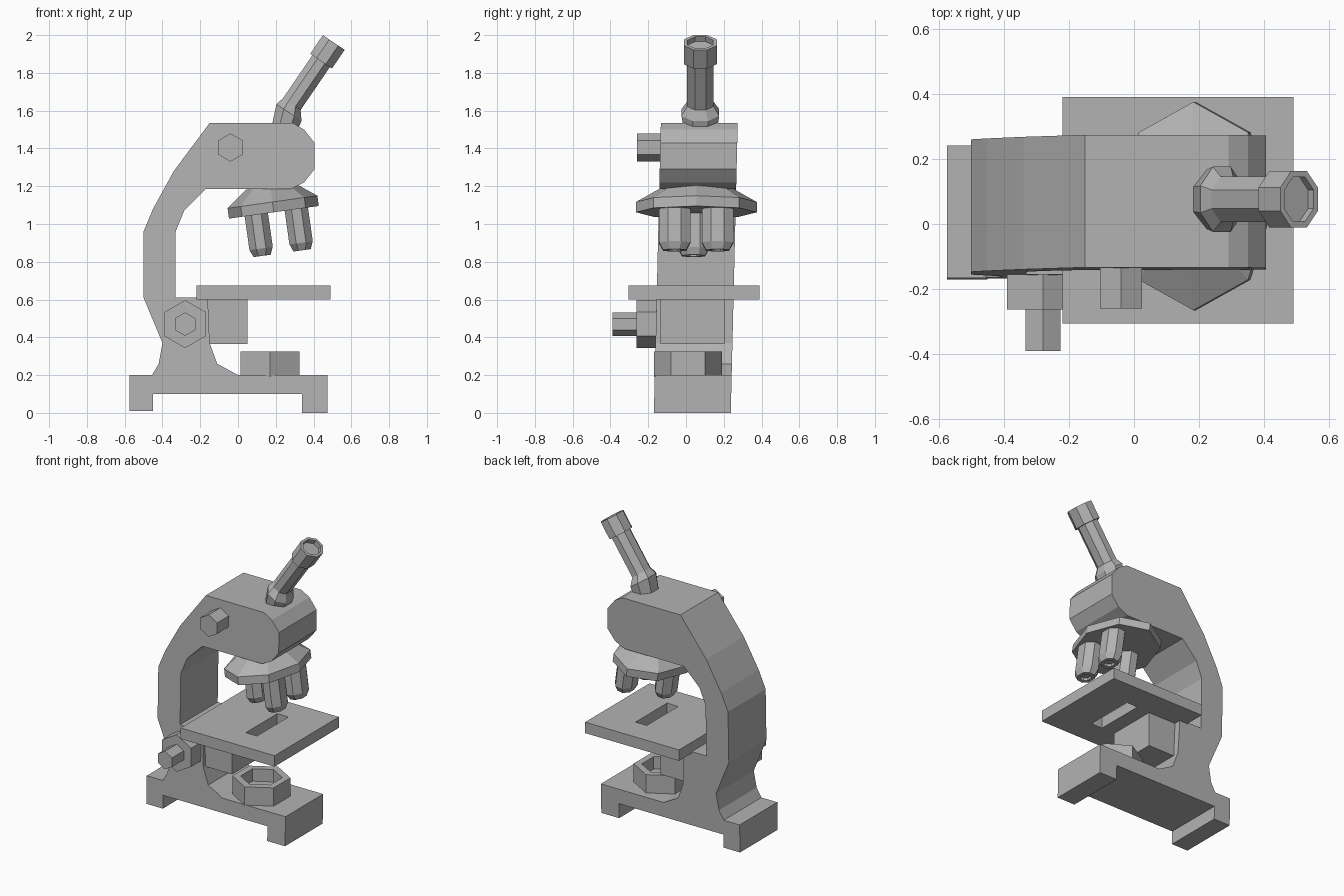
import bpy, bmesh
from math import radians, cos, sin, tau
from mathutils import Matrix, Vector

if "Cube" in bpy.data.objects:
    bpy.data.objects.remove(bpy.data.objects["Cube"], do_unlink=True)

grey = bpy.data.materials.new("plain_grey")
grey.use_nodes = True
grey.diffuse_color = (0.45, 0.45, 0.45, 1)
grey.node_tree.nodes["Principled BSDF"].inputs["Base Color"].default_value = grey.diffuse_color


def skin(name, rings, loop=False):
    """Bridge matching rings of points; cap the ends, or join last to first."""
    bm = bmesh.new()
    rows = [[bm.verts.new(p) for p in ring] for ring in rings]
    pairs = list(zip(rows, rows[1:])) + ([(rows[-1], rows[0])] if loop else [])
    for a, b in pairs:
        for i in range(len(a)):
            j = (i + 1) % len(a)
            bm.faces.new((a[i], a[j], b[j], b[i]))
    if not loop:
        bm.faces.new(rows[0][::-1])
        bm.faces.new(rows[-1])
    bmesh.ops.recalc_face_normals(bm, faces=bm.faces)
    mesh = bpy.data.meshes.new(name)
    bm.to_mesh(mesh)
    bm.free()
    mesh.materials.append(grey)
    obj = bpy.data.objects.new(name, mesh)
    bpy.context.collection.objects.link(obj)
    return obj


def ngon(frame, radius, sides, phase):
    """Regular polygon in the XY plane of a frame."""
    turns = [tau * i / sides + radians(phase) for i in range(sides)]
    return [frame @ Vector((radius * cos(t), radius * sin(t), 0)) for t in turns]


def turned(name, frame, profile, sides, phase):
    """Faceted lathe part from (radius, height) pairs along the frame's Z."""
    return skin(name, [ngon(frame @ Matrix.Translation((0, 0, h)), r, sides, phase)
                       for r, h in profile])


def rect(x0, x1, y0, y1, z):
    return [(x0, y0, z), (x1, y0, z), (x1, y1, z), (x0, y1, z)]


# Base and curved arm: one side profile, leaning slightly to the back
arm = [(-.575, .01), (-.45, .01), (-.45, .1), (.34, .1), (.34, 0), (.475, 0),
       (.475, .2), (0, .2), (-.11, .26), (-.15, .37), (-.16, .61), (-.33, .61),
       (-.33, .96), (-.285, 1.07), (-.17, 1.185), (.28, 1.185), (.35, 1.22),
       (.405, 1.29), (.405, 1.43), (.35, 1.5), (.29, 1.535), (-.15, 1.535),
       (-.34, 1.28), (-.45, 1.08), (-.5, .96), (-.5, .61), (-.4, .37),
       (-.42, .26), (-.455, .2), (-.575, .2)]
skin("base_and_arm", [[(x, side + .024 * z, z) for x, z in arm] for side in (-.17, .237)])

# Stage plate with a slot, and its support block
outer, slot = (-.22, .49, -.305, .39), (.15, .235, -.13, .21)
skin("stage", [rect(*outer, .6), rect(*outer, .675), rect(*slot, .675), rect(*slot, .6)], loop=True)
skin("stage_support", [rect(-.2, .05, -.135, .205, z) for z in (.365, .61)])

# Hollow lamp housing on the base
turned("lamp_housing", Matrix.Translation((.17, .01, 0)),
       [(.18, .19), (.18, .325), (.13, .325), (.13, .24)], 6, 30)

# Six-sided knobs on the front side
for name, x, z, profile in (
        ("focus_knob", -.28, .47, [(.127, .1), (.127, .263), (.062, .263), (.062, .39)]),
        ("upper_knob", -.04, 1.405, [(.075, .1), (.075, .26)])):
    turned(name, Matrix.Translation((x, 0, z)) @ Matrix.Rotation(radians(90), 4, 'X'),
           profile, 6, 30)

# Tilted nosepiece, narrower in x, with three objectives
squash = Matrix.Diagonal((.75, 1, 1, 1))
nose = Matrix.Translation((.19, .055, 1.062)) @ Matrix.Rotation(radians(-8), 4, 'Y') @ squash
turned("nosepiece", nose, [(.32, 0), (.32, .055), (.17, .14)], 8, 0)
for i, (x, y) in enumerate([(.16, -.115), (.16, .112), (-.125, -.015)]):
    turned(f"objective_{i + 1}", nose @ Matrix.Translation((x, y, 0)),
           [(.09, .02), (.09, -.18), (.066, -.22), (.04, -.22), (.04, -.2)], 8, 22.5)

# Bent eyepiece tube: centre x, z, lean and half width of each ring
tube = [(.245, 1.5, 0, .088), (.27, 1.59, 34, .1), (.285, 1.635, 34, .07),
        (.44, 1.862, 34, .07), (.44, 1.862, 34, .087), (.507, 1.961, 34, .087),
        (.507, 1.961, 34, .068), (.49, 1.935, 34, .068)]
rings = []
for x, z, lean, half in tube:
    frame = (Matrix.Translation((x, .076, z)) @ Matrix.Rotation(radians(lean), 4, 'Y')
             @ Matrix.Diagonal((.8, 1, 1, 1)))
    rings.append(ngon(frame, half / cos(tau / 16), 8, 22.5))
skin("eyepiece_tube", rings)
